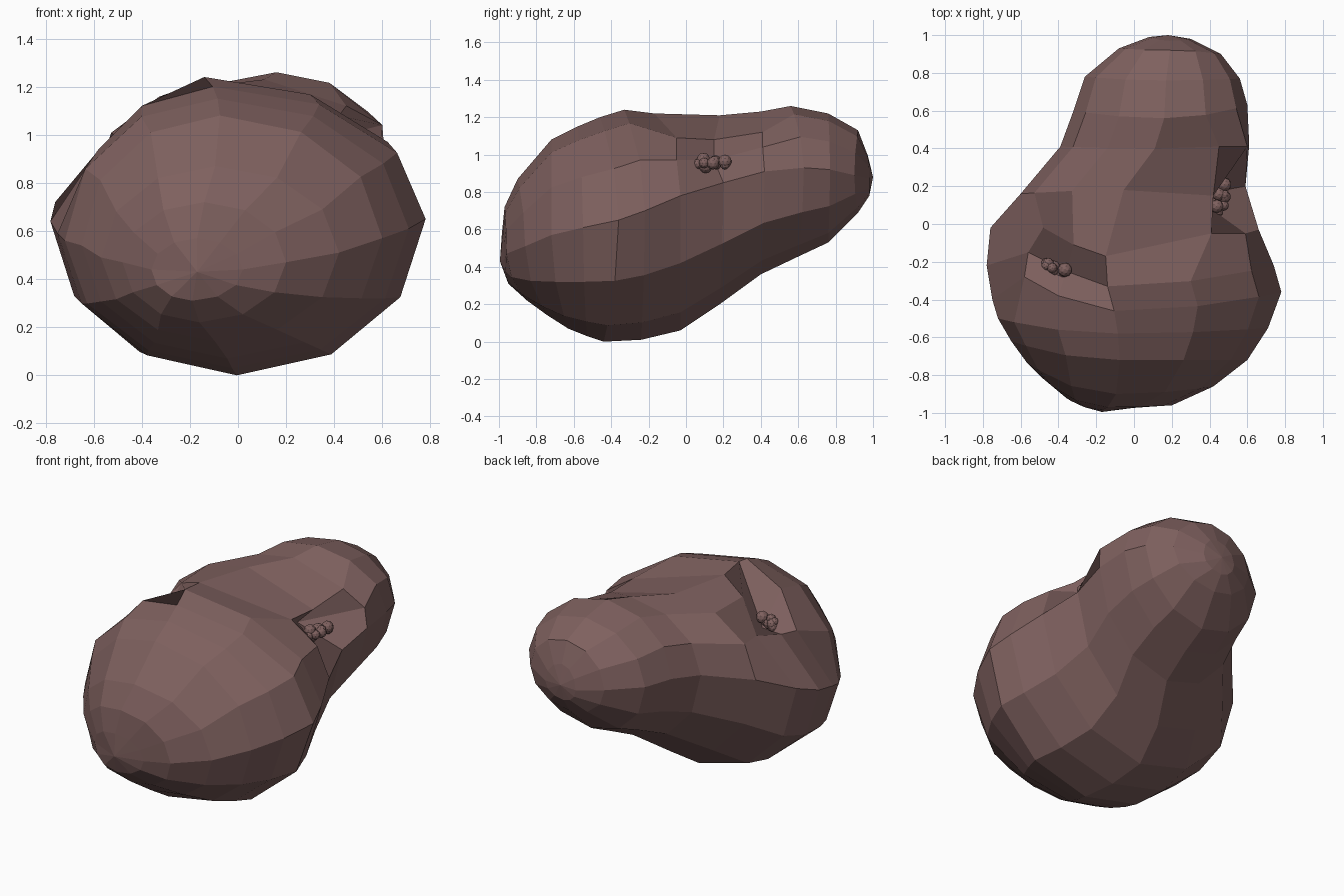
import bpy, bmesh, random
from math import sin, cos, radians
from mathutils import Vector, Matrix

if "Cube" in bpy.data.objects:
    bpy.data.objects.remove(bpy.data.objects["Cube"])

random.seed(4)
SEG = 12

skin = bpy.data.materials.new("skin")
skin.diffuse_color = (0.21, 0.118, 0.113, 1)
skin.use_nodes = True
skin.node_tree.nodes["Principled BSDF"].inputs["Base Color"].default_value = skin.diffuse_color

# Cross-sections: right x,y | left x,y | top y,z | bottom y,z | height of widest line
RINGS = [
    (.02, -.97, -.36, -.92, -.985, .57, -.95, .31, .44),
    (.20, -.96, -.48, -.82, -.97, .72, -.85, .22, .47),
    (.42, -.86, -.57, -.73, -.90, .87, -.74, .14, .51),
    (.60, -.72, -.65, -.62, -.72, 1.08, -.63, .07, .57),
    (.71, -.55, -.72, -.50, -.58, 1.15, -.53, .03, .61),
    (.78, -.36, -.75, -.40, -.46, 1.20, -.44, .00, .65),
    (.74, -.22, -.78, -.22, -.33, 1.24, -.24, .01, .70),
    (.66, -.03, -.76, -.02, -.17, 1.22, -.03, .06, .78),
    (.59, .20, -.60, .16, .18, 1.21, .18, .20, .85),
    (.61, .42, -.39, .41, .40, 1.23, .40, .36, .91),
    (.60, .63, -.32, .60, .56, 1.26, .60, .455, .93),
    (.56, .77, -.26, .78, .76, 1.22, .76, .53, .92),
    (.46, .90, -.08, .93, .92, 1.13, .92, .69, .89),
    (.30, .98, .08, .99, .97, 1.00, .98, .78, .87),
]
# Sideways shift of the ridge line, and drop of the left flank, per ring
RIDGE = [0, 0, -.02, -.05, -.08, -.12, -.12, -.1, -.05, 0, .02, .02, 0, 0]
FLANK = [0, 0, .02, .03, .05, .06, .06, .06, .05, .04, .03, .02, 0, 0]
# Pit centres and their rims: (ring, segment) -> position
PITS = {
    (8, 1): (.31, .15, .97), (7, 1): (.59, -.05, .97), (7, 2): (.41, -.05, 1.09),
    (8, 2): (.42, .15, 1.08), (9, 2): (.45, .41, 1.12), (9, 1): (.60, .41, 1.04),
    (6, 4): (-.36, -.25, .91), (7, 4): (-.32, -.11, 1.15), (7, 5): (-.48, -.02, .98),
    (6, 5): (-.56, -.15, .96), (5, 5): (-.58, -.28, .94), (5, 4): (-.40, -.38, 1.12),
}


def ring_point(i, k):
    xr, yr, xl, yl, yt, zt, yb, zb, zm = RINGS[i]
    c, s = cos(radians(k * 30)), sin(radians(k * 30))
    apex = (xr + xl) / 2 + (RIDGE[i] if s > 0 else -.02)
    x = apex + c * (xr - apex) if c > 0 else apex - c * (xl - apex)
    y = (yr if c > 0 else yl) * c * c + (yt if s > 0 else yb) * s * s
    if c < 0:
        zm += FLANK[i] * c
    z = zm + s * ((zt - zm) if s > 0 else (zm - zb))
    return Vector((x, y, z))


def finish(bm, name):
    bmesh.ops.recalc_face_normals(bm, faces=bm.faces)
    mesh = bpy.data.meshes.new(name)
    bm.to_mesh(mesh)
    bm.free()
    mesh.materials.append(skin)
    obj = bpy.data.objects.new(name, mesh)
    bpy.context.collection.objects.link(obj)
    return obj


# Lumpy tuber body, lofted between two poles
bm = bmesh.new()
grid = [[bm.verts.new(PITS.get((i, k), ring_point(i, k))) for k in range(SEG)]
        for i in range(len(RINGS))]
front = bm.verts.new((-.17, -.995, .43))
back = bm.verts.new((.18, 1.0, .88))
for k in range(SEG):
    n = (k + 1) % SEG
    bm.faces.new((front, grid[0][k], grid[0][n]))
    bm.faces.new((back, grid[-1][n], grid[-1][k]))
    for a, b in zip(grid, grid[1:]):
        bm.faces.new((a[k], b[k], b[n], a[n]))
finish(bm, "tuber_body")


# Clusters of little sprout buds sitting in the pits
def buds(name, centre, spread):
    bm = bmesh.new()
    for j in range(10):
        t = -1 + 2 * j / 9
        jitter = Vector([random.uniform(-.025, .025) for _ in range(3)])
        place = Matrix.Translation(Vector(centre) + Vector(spread) * t + jitter)
        bmesh.ops.create_icosphere(bm, subdivisions=2,
                                   radius=random.uniform(.025, .038), matrix=place)
    finish(bm, name)


buds("right_buds", (.46, .145, .95), (.0, .06, -.005))
buds("left_buds", (-.42, -.235, .97), (.035, -.03, .0))
